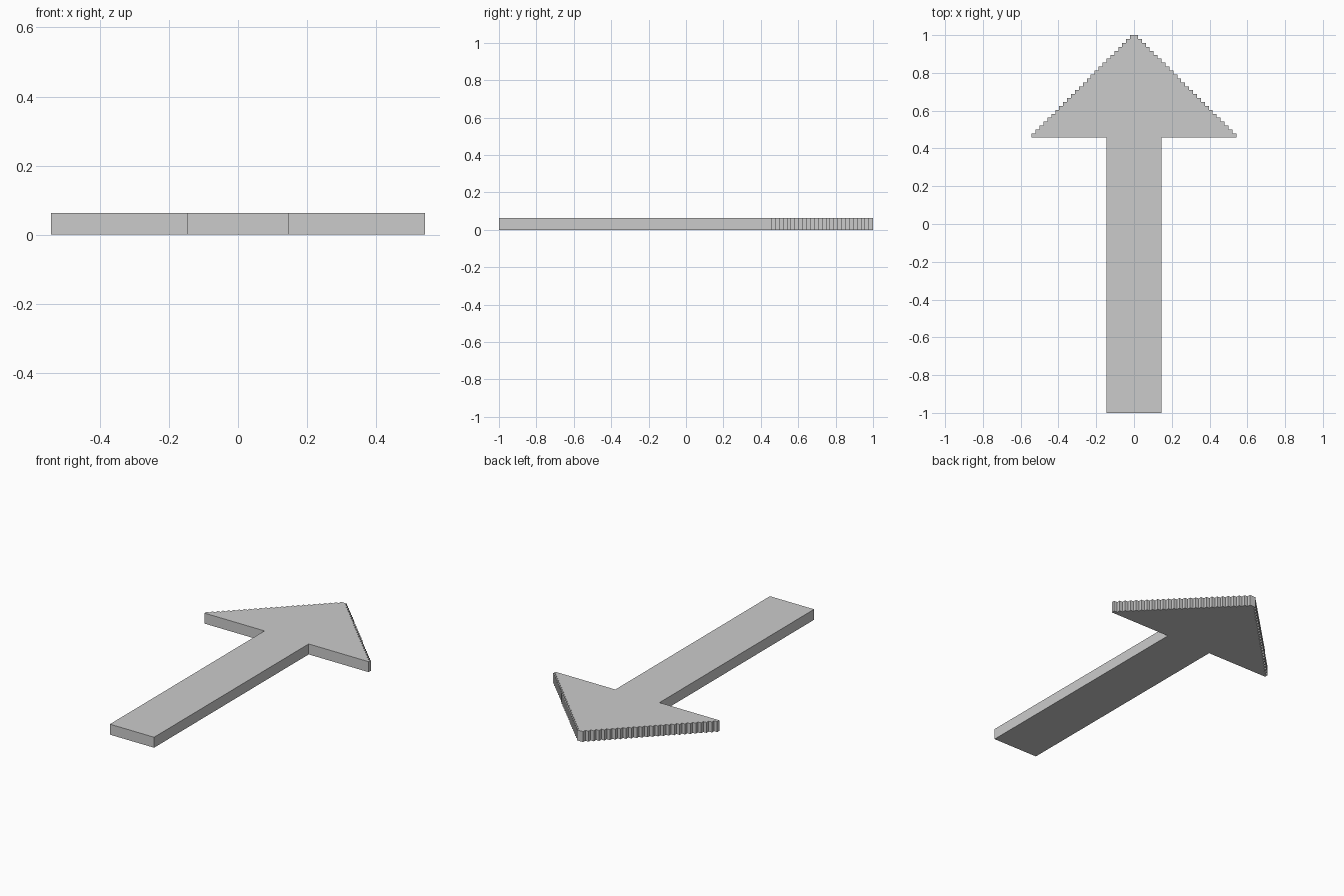
import bpy, bmesh

if "Cube" in bpy.data.objects:
    bpy.data.objects.remove(bpy.data.objects["Cube"])

U = 1 / 48            # one stair-step unit
STEPS = 26            # rows in the arrow head
SHAFT_HALF = 7 * U
THICK = 3 * U
HEAD_Y = 1 - STEPS * U

# Right half of the outline: shaft, then the stepped head up to the tip
right = [(SHAFT_HALF, -1), (SHAFT_HALF, HEAD_Y)]
for i in range(STEPS):
    x = (STEPS - i) * U
    right += [(x, HEAD_Y + i * U), (x, HEAD_Y + (i + 1) * U)]

# Mirror to the left half to close the outline
outline = right + [(-x, y) for x, y in reversed(right)]

# Extrude the flat outline into a slab
bm = bmesh.new()
base = bm.faces.new([bm.verts.new((x, y, 0)) for x, y in outline])
top = bmesh.ops.extrude_face_region(bm, geom=[base], use_keep_orig=True)
bmesh.ops.translate(bm, vec=(0, 0, THICK),
                    verts=[v for v in top["geom"] if isinstance(v, bmesh.types.BMVert)])
bmesh.ops.recalc_face_normals(bm, faces=bm.faces)

mesh = bpy.data.meshes.new("arrow")
bm.to_mesh(mesh)
bm.free()
bpy.context.collection.objects.link(bpy.data.objects.new("arrow", mesh))
